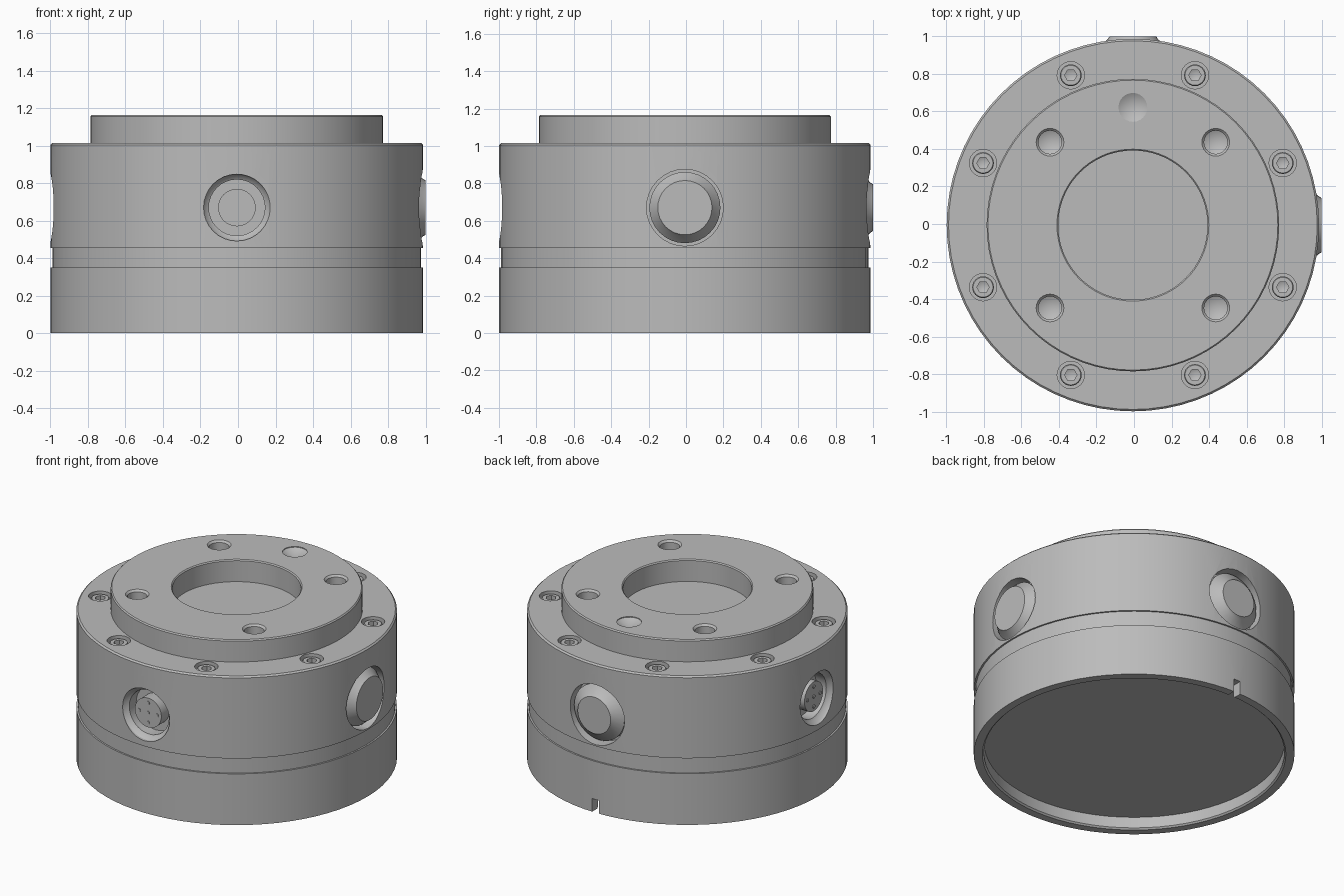
import bpy, bmesh, math
from mathutils import Matrix, Vector

cube = bpy.data.objects.get("Cube")
if cube:
    bpy.data.objects.remove(cube)

grey = bpy.data.materials.new("machined grey")
grey.use_nodes = True
colour = (0.5, 0.5, 0.5, 1)
grey.diffuse_color = colour
grey.node_tree.nodes["Principled BSDF"].inputs["Base Color"].default_value = colour

C = -0.006          # body axis offset in x and y
PORT_Z = 0.67       # height of the side ports
AXIS = Matrix.Translation((C, C, 0))


def lathe(bm, profile, matrix=AXIS, segments=24):
    """Revolve (radius, height) points about local z and add them to bm."""
    part = bmesh.new()
    verts = [part.verts.new((r, 0, z)) for r, z in profile]
    edges = [part.edges.new(pair) for pair in zip(verts, verts[1:])]
    if profile[0][0] > 0:
        edges.append(part.edges.new((verts[-1], verts[0])))
    bmesh.ops.spin(part, geom=verts + edges, cent=(0, 0, 0), axis=(0, 0, 1),
                   angle=math.tau, steps=segments, use_duplicate=False)
    bmesh.ops.remove_doubles(part, verts=part.verts, dist=1e-5)
    bmesh.ops.recalc_face_normals(part, faces=part.faces)
    bmesh.ops.transform(part, matrix=matrix, verts=part.verts)
    mesh = bpy.data.meshes.new("part")
    part.to_mesh(mesh)
    part.free()
    bm.from_mesh(mesh)
    bpy.data.meshes.remove(mesh)


def cylinder(bm, radius, z0, z1, matrix, segments=24):
    lathe(bm, [(0, z0), (radius, z0), (radius, z1), (0, z1)], matrix, segments)


def finish(name, bm, cutter=None):
    """Turn bm into an object, cut it if needed and shade it."""
    mesh = bpy.data.meshes.new(name)
    bm.to_mesh(mesh)
    bm.free()
    mesh.materials.append(grey)
    obj = bpy.data.objects.new(name, mesh)
    bpy.context.collection.objects.link(obj)
    bpy.ops.object.select_all(action='DESELECT')
    bpy.context.view_layer.objects.active = obj
    obj.select_set(True)
    if cutter:
        tool_mesh = bpy.data.meshes.new("cutter")
        cutter.to_mesh(tool_mesh)
        cutter.free()
        tool_mesh.materials.append(grey)
        tool = bpy.data.objects.new("cutter", tool_mesh)
        tool.hide_render = True
        bpy.context.collection.objects.link(tool)
        mod = obj.modifiers.new("cut", 'BOOLEAN')
        mod.operation, mod.solver, mod.object = 'DIFFERENCE', 'EXACT', tool
        bpy.ops.object.modifier_apply(modifier=mod.name)
        bpy.data.objects.remove(tool)
    bpy.ops.object.shade_smooth_by_angle(angle=math.radians(30))
    return obj


def ring_spots(count, radius, start):
    for i in range(count):
        a = math.radians(start) + math.tau * i / count
        yield AXIS @ Matrix.Translation((radius * math.cos(a), radius * math.sin(a), 0))


def port_matrix(direction):
    turn = Vector(direction).to_track_quat('Z', 'Y').to_matrix().to_4x4()
    return Matrix.Translation((C, C, PORT_Z)) @ turn


sockets = {"front": port_matrix((0, -1, 0)), "right": port_matrix((-1, 0, 0))}
plugs = {"left": (port_matrix((1, 0, 0)), 0.145), "back": (port_matrix((0, 1, 0)), 0.125)}

# Base ring with recessed underside, shallow groove and a keyway at the back
bm, cut = bmesh.new(), bmesh.new()
lathe(bm, [(0, 0.085), (0.93, 0.085), (0.93, 0.01), (0.94, 0), (0.993, 0), (0.993, 0.35),
           (0.982, 0.35), (0.982, 0.455), (0, 0.455)], segments=72)
bmesh.ops.create_cube(cut, size=1, matrix=Matrix.Translation((C, 0.96 + C, 0.02))
                      @ Matrix.Diagonal((0.05, 0.12, 0.14, 1)))
finish("base_ring", bm, cut)

# Main housing with side pockets and bolt counterbores
bm, cut = bmesh.new(), bmesh.new()
lathe(bm, [(0, 0.455), (0.993, 0.455), (0.993, 1.005), (0.983, 1.015), (0, 1.015)], segments=72)
for m in sockets.values():
    lathe(cut, [(0, 0.87), (0.15, 0.87), (0.15, 0.945), (0.165, 0.955), (0.178, 0.975),
                (0.178, 1.1), (0, 1.1)], m, 32)
for m, r in plugs.values():
    cylinder(cut, 0.205, 0.9, 1.1, m, 32)
for m in ring_spots(8, 0.865, 22.5):
    cylinder(cut, 0.073, 0.93, 1.1, m)
finish("main_housing", bm, cut)

# Top flange with central bore, four drilled holes and one shallow countersink
bm, cut = bmesh.new(), bmesh.new()
lathe(bm, [(0.398, 1.015), (0.78, 1.015), (0.78, 1.157), (0.773, 1.165),
           (0.405, 1.165), (0.398, 1.158)], segments=72)
for m in ring_spots(4, 0.625, 45):
    lathe(cut, [(0, 1.03), (0.062, 1.06), (0.062, 1.152), (0.075, 1.166), (0.075, 1.2), (0, 1.2)], m)
for m in ring_spots(1, 0.628, 90):
    lathe(cut, [(0, 1.115), (0.077, 1.16), (0.077, 1.2), (0, 1.2)], m)
finish("top_flange", bm, cut)

# Cap bolts with hexagonal sockets
bm, cut = bmesh.new(), bmesh.new()
for m in ring_spots(8, 0.865, 22.5):
    lathe(bm, [(0, 0.925), (0.058, 0.925), (0.058, 0.997), (0.053, 1.003), (0, 1.003)], m)
    lathe(cut, [(0, 0.955), (0.033, 0.97), (0.033, 1.1), (0, 1.1)], m, 6)
finish("cap_bolts", bm, cut)

# Pin connectors inside the sockets
for side, m in sockets.items():
    bm = bmesh.new()
    cylinder(bm, 0.1, 0.86, 0.955, m, 32)
    finish(side + "_connector", bm)
    bm = bmesh.new()
    for x, y in ((0, 0), (1, 0), (-1, 0), (0, 1), (0, -1)):
        cylinder(bm, 0.012, 0.95, 0.96, m @ Matrix.Translation((x * 0.068, y * 0.068, 0)), 10)
    finish(side + "_connector_pins", bm)

# Tapered plugs closing the other two ports
for side, (m, r) in plugs.items():
    bm = bmesh.new()
    lathe(bm, [(0, 0.89), (0.19, 0.89), (0.19, 0.95), (r + 0.01, 0.99),
               (r, 1.006), (0, 1.006)], m, 32)
    finish(side + "_plug", bm)
